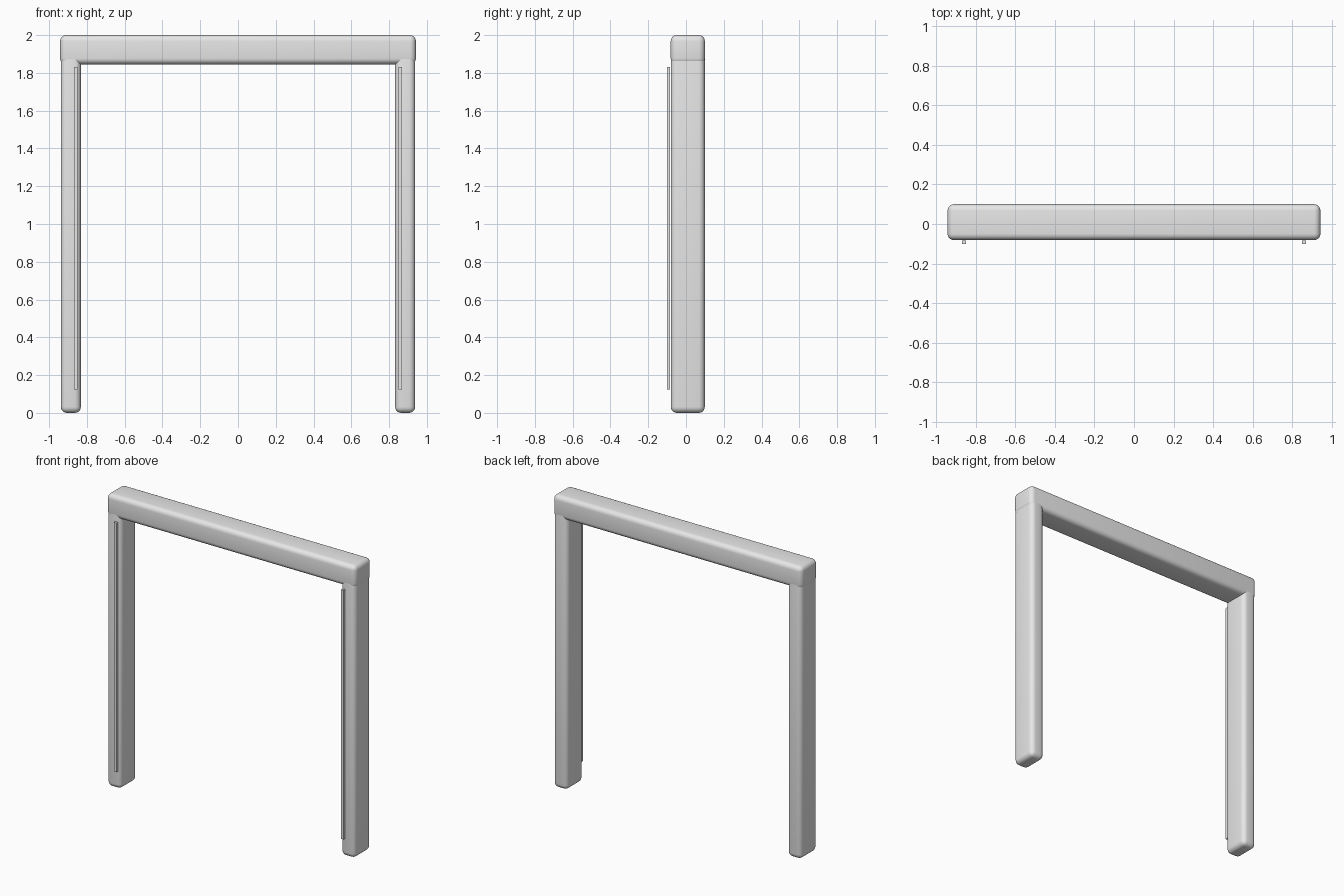
import bpy
import math

if "Cube" in bpy.data.objects:
    bpy.data.objects.remove(bpy.data.objects["Cube"], do_unlink=True)

# Single plain grey material
grey = bpy.data.materials.new("light_grey")
grey.use_nodes = True
colour = (0.8, 0.8, 0.8, 1)
grey.diffuse_color = colour
grey.node_tree.nodes["Principled BSDF"].inputs["Base Color"].default_value = colour


def box(name, low, high, bevel=0):
    """Box between two corners, with optional rounded edges."""
    centre = [(a + b) / 2 for a, b in zip(low, high)]
    bpy.ops.mesh.primitive_cube_add(size=1, location=centre)
    part = bpy.context.object
    part.name = name
    part.scale = [b - a for a, b in zip(low, high)]
    bpy.ops.object.transform_apply(location=False, rotation=False, scale=True)
    part.data.materials.append(grey)
    if bevel:
        mod = part.modifiers.new("rounded_edges", "BEVEL")
        mod.width = bevel
        mod.segments = 5
        bpy.ops.object.modifier_apply(modifier=mod.name)
        bpy.ops.object.shade_smooth_by_angle(angle=math.radians(40))
    return part


# Top crossbar
box("crossbar", (-0.942, -0.081, 1.845), (0.942, 0.1, 2), 0.032)

# Legs and the thin rails on their front faces
for side, sign in (("left", 1), ("right", -1)):
    def span(a, b):
        return sorted((sign * a, sign * b))

    inner, outer = span(0.832, 0.938)
    box(side + "_leg", (inner, -0.0805, 0), (outer, 0.0995, 1.96), 0.032)
    inner, outer = span(0.85, 0.869)
    box(side + "_rail", (inner, -0.1, 0.125), (outer, -0.084, 1.83))
